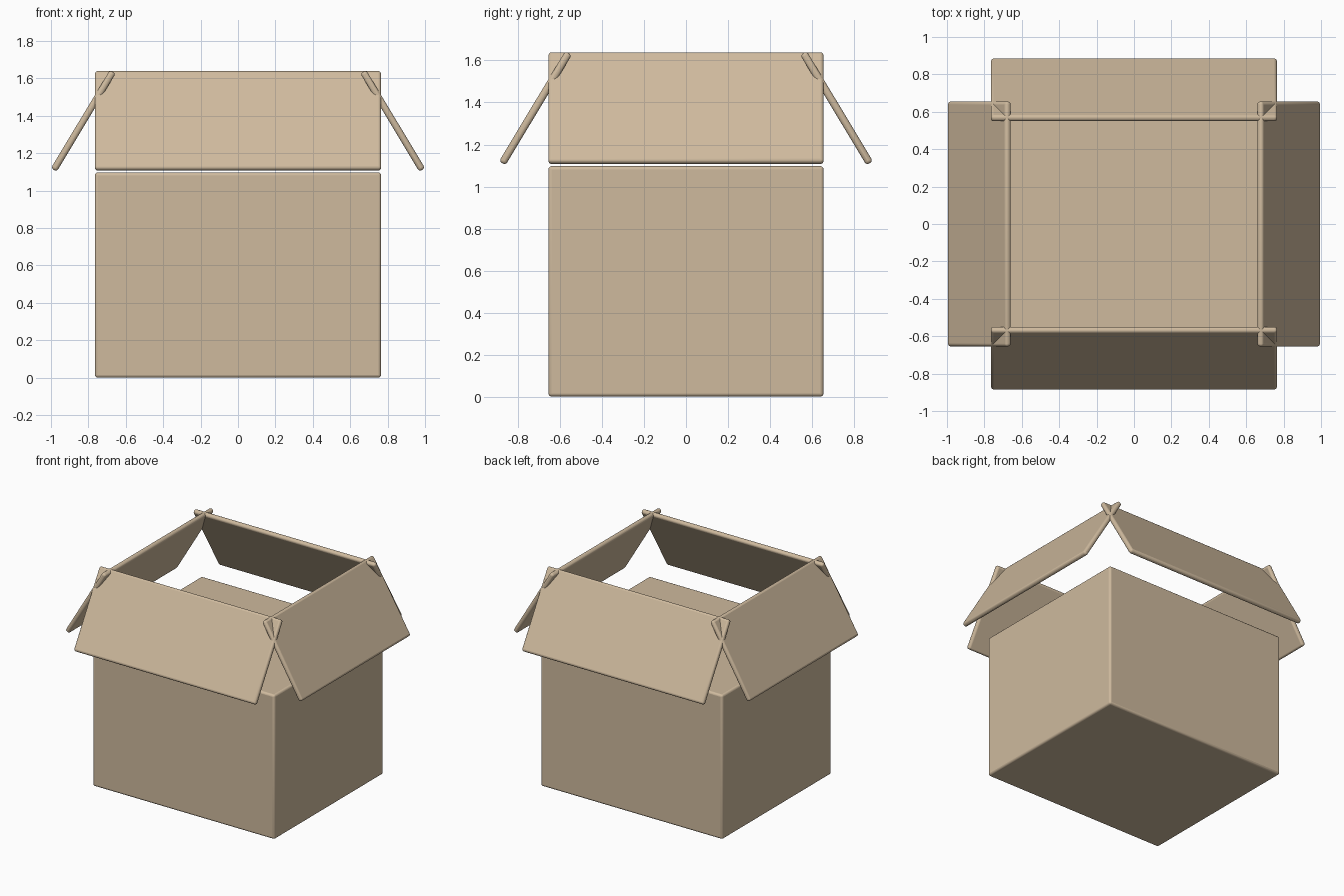
import bpy, math

if "Cube" in bpy.data.objects:
    bpy.data.objects.remove(bpy.data.objects["Cube"])

card = bpy.data.materials.new("cardboard")
card.diffuse_color = (0.62, 0.49, 0.34, 1)
card.use_nodes = True
card.node_tree.nodes["Principled BSDF"].inputs["Base Color"].default_value = card.diffuse_color

TILT = math.radians(31)
FLAP_LEN, FLAP_T, FLAP_Z = 0.612, 0.036, 1.373


def panel(name, size, loc, rot=(0, 0, 0), bevel=0.015):
    """Rounded-edge slab of the given size."""
    bpy.ops.mesh.primitive_cube_add(size=1, location=loc, rotation=rot)
    ob = bpy.context.object
    ob.name = name
    ob.scale = size
    bpy.ops.object.transform_apply(location=False, rotation=False, scale=True)
    ob.data.materials.append(card)
    mod = ob.modifiers.new("rounded_edges", 'BEVEL')
    mod.width = bevel
    mod.segments = 3
    bpy.ops.object.shade_smooth_by_angle(angle=math.radians(35))
    return ob


# Closed box body
panel("box_body", (1.53, 1.31, 1.097), (0, 0, 0.5485))

# Four flaps, top edges leaning inward and crossing at the corners
for side, s in (("right", 1), ("left", -1)):
    panel(side + "_flap", (FLAP_T, 1.31, FLAP_LEN), (s * 0.827, 0, FLAP_Z),
          (0, -s * TILT, 0))
for side, s in (("back", 1), ("front", -1)):
    panel(side + "_flap", (1.53, FLAP_T, FLAP_LEN), (0, s * 0.717, FLAP_Z),
          (s * TILT, 0, 0))
